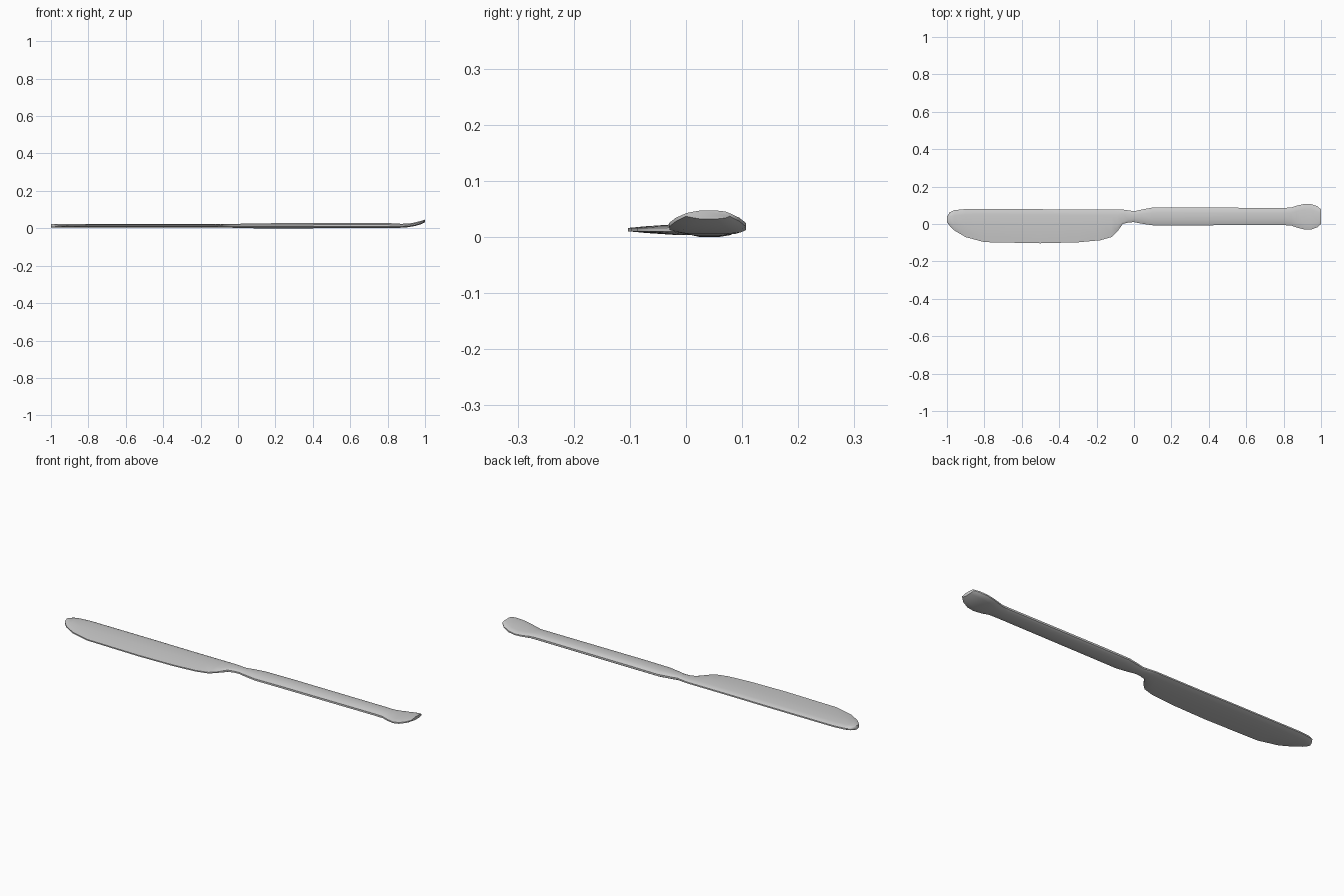
import bpy, bmesh, math

cube = bpy.data.objects.get("Cube")
if cube:
    bpy.data.objects.remove(cube)

metal = bpy.data.materials.new("grey_metal")
metal.use_nodes = True
grey = (0.6, 0.6, 0.6, 1)
metal.diffuse_color = grey
metal.node_tree.nodes["Principled BSDF"].inputs["Base Color"].default_value = grey


def section(x, back, front, low, high, slope, rim):
    """Closed ring: bevelled spine, flat faces, front side sloping to a rim."""
    mid, half = (low + high) / 2, (high - low) / 2
    bevel = min(0.03, (back - front) * 0.3)
    upper = [(back, 0.35), (back - bevel * 0.3, 0.75), (back - bevel, 1),
             (front + slope, 1), (front + slope * 0.35, 0.35 + rim * 0.65 + 0.08 * (1 - rim)),
             (front, rim)]
    ring = [(x, y, mid + half * s) for y, s in upper]
    return ring + [(x, y, mid - half * s) for y, s in reversed(upper)]


def loft(name, stations):
    bm = bmesh.new()
    rings = [[bm.verts.new(p) for p in section(*s)] for s in stations]
    for a, b in zip(rings, rings[1:]):
        for i in range(len(a)):
            j = (i + 1) % len(a)
            bm.faces.new((a[i], a[j], b[j], b[i]))
    bm.faces.new(rings[0])
    bm.faces.new(rings[-1])
    bmesh.ops.recalc_face_normals(bm, faces=bm.faces)
    mesh = bpy.data.meshes.new(name)
    bm.to_mesh(mesh)
    bm.free()
    mesh.materials.append(metal)
    obj = bpy.data.objects.new(name, mesh)
    bpy.context.collection.objects.link(obj)
    bpy.ops.object.select_all(action="DESELECT")
    obj.select_set(True)
    bpy.context.view_layer.objects.active = obj
    bpy.ops.object.shade_smooth_by_angle(angle=math.radians(50))


# Blade outline: x, spine y, cutting edge y; the flat ends where the grind begins
blade_outline = [
    (-1.0, 0.04, 0.01), (-0.985, 0.063, -0.01), (-0.96, 0.074, -0.035),
    (-0.9, 0.08, -0.07), (-0.8, 0.08, -0.097), (-0.5, 0.079, -0.103),
    (-0.3, 0.077, -0.098), (-0.18, 0.077, -0.087), (-0.12, 0.077, -0.07),
    (-0.09, 0.077, -0.042), (-0.06, 0.077, 0.0)]
blade = []
for x, back, front in blade_outline:
    slope = max(0.012, min((back - front) * 0.5, -0.01 - front))
    rim = 0.3 if front < -0.03 else 0.45
    blade.append((x, back, front, 0.003, 0.023, slope, rim))

# Neck joins blade to handle and shares its last section with the blade
neck = [(-0.06, 0.077, 0.0, 0.003, 0.023, 0.012, 0.45),
        (-0.03, 0.073, 0.008, 0.003, 0.023, 0.015, 0.4),
        (0.0, 0.068, 0.01, 0.002, 0.024, 0.018, 0.35),
        (0.04, 0.077, 0.002, 0.001, 0.025, 0.025, 0.35),
        (0.1, 0.088, -0.007, 0.0, 0.026, 0.03, 0.35)]

# Handle, then the flared end that curls upward
handle = [(0.1, 0.088, -0.007, 0.0, 0.026, 0.03, 0.35),
          (0.25, 0.088, -0.007, 0.0, 0.028, 0.03, 0.35),
          (0.8, 0.086, -0.006, 0.001, 0.028, 0.03, 0.35),
          (0.84, 0.088, -0.008, 0.002, 0.026, 0.03, 0.35),
          (0.87, 0.098, -0.019, 0.003, 0.024, 0.03, 0.35),
          (0.91, 0.107, -0.029, 0.006, 0.025, 0.03, 0.35),
          (0.945, 0.107, -0.03, 0.012, 0.031, 0.03, 0.35),
          (0.98, 0.095, -0.018, 0.022, 0.04, 0.03, 0.35),
          (1.0, 0.078, 0.0, 0.032, 0.047, 0.025, 0.35)]

loft("knife", blade + neck[1:] + handle[1:])
